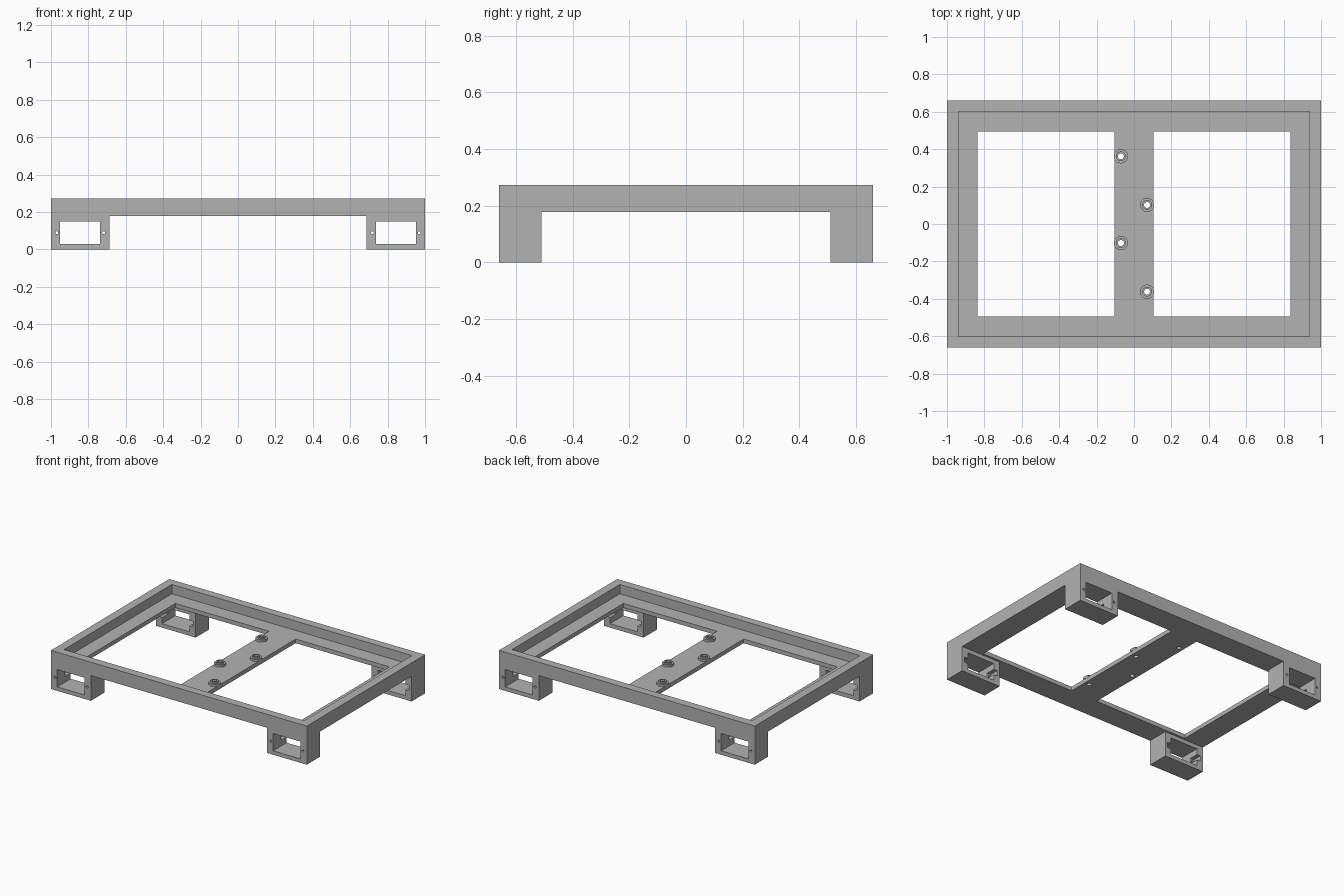
import bpy
import bmesh
from mathutils import Matrix

cube = bpy.data.objects.get("Cube")
if cube:
    bpy.data.objects.remove(cube)

grey = bpy.data.materials.new("mid grey")
COLOUR = (0.45, 0.45, 0.45, 1)
grey.use_nodes = True
grey.diffuse_color = COLOUR
grey.node_tree.nodes["Principled BSDF"].inputs["Base Color"].default_value = COLOUR

# Overall sizes
X, Y, TOP = 1.0, 0.66, 0.273
FLOOR, UNDER = 0.207, 0.178
LEG_X, LEG_Y = 0.688, 0.51


def finish(name, bm):
    bmesh.ops.recalc_face_normals(bm, faces=bm.faces)
    mesh = bpy.data.meshes.new(name)
    bm.to_mesh(mesh)
    bm.free()
    mesh.materials.append(grey)
    obj = bpy.data.objects.new(name, mesh)
    bpy.context.collection.objects.link(obj)
    return obj


def box(name, x, y, z):
    bm = bmesh.new()
    size = Matrix.Diagonal((x[1] - x[0], y[1] - y[0], z[1] - z[0], 1))
    centre = Matrix.Translation((sum(x) / 2, sum(y) / 2, sum(z) / 2))
    bmesh.ops.create_cube(bm, size=1, matrix=centre @ size)
    return finish(name, bm)


def rod(name, centre, radius, length, sides=24, along_y=False):
    bm = bmesh.new()
    turn = Matrix.Rotation(1.5707963, 4, "X") if along_y else Matrix()
    bmesh.ops.create_cone(bm, cap_ends=True, segments=sides, radius1=radius,
                          radius2=radius, depth=length,
                          matrix=Matrix.Translation(centre) @ turn)
    return finish(name, bm)


def combine(target, tools, operation="DIFFERENCE"):
    """Bake a boolean into the target and drop the helper objects."""
    for tool in tools:
        tool.hide_render = True
        mod = target.modifiers.new("cut", "BOOLEAN")
        mod.operation, mod.solver, mod.object = operation, "EXACT", tool
    graph = bpy.context.evaluated_depsgraph_get()
    target.data = bpy.data.meshes.new_from_object(target.evaluated_get(graph))
    target.modifiers.clear()
    for tool in tools:
        bpy.data.objects.remove(tool)


# Tray frame: rim, recessed floor and two large openings
frame = box("tray_frame", (-X, X), (-Y, Y), (UNDER, TOP))
cutters = [box("recess", (-0.939, 0.939), (-0.602, 0.602), (FLOOR, 0.4))]
for a, b in ((-0.837, -0.104), (0.104, 0.837)):
    cutters.append(box("opening", (a, b), (-0.495, 0.495), (0.1, 0.4)))

# Standoffs staggered along the centre bar, drilled right through
posts = [(-0.07, 0.362), (0.07, 0.102), (-0.07, -0.102), (0.07, -0.362)]
for px, py in posts:
    cutters.append(rod("drill", (px, py, 0.2), 0.016, 0.3))
combine(frame, cutters)

for i, (px, py) in enumerate(posts):
    post = rod(f"standoff_{i + 1}", (px, py, FLOOR + 0.007), 0.038, 0.016)
    collar = rod("collar", (px, py, FLOOR + 0.013), 0.026, 0.024)
    combine(post, [collar], "UNION")
    combine(post, [rod("drill", (px, py, 0.2), 0.016, 0.3)])

# Corner legs: motor window, screw holes and side notches on the inner face
for sx, side in ((1, "left"), (-1, "right")):
    for sy, end in ((-1, "front"), (1, "back")):
        def span(s, a, b):
            return tuple(sorted((s * a, s * b)))

        leg = box(f"{end}_{side}_leg", span(sx, LEG_X, X), span(sy, LEG_Y, Y), (0, UNDER))
        tools = [box("window", span(sx, 0.737, 0.951), span(sy, 0.4, 0.8), (0.028, 0.15))]
        combine(leg, tools)
        tools = [box("notch", span(sx, 0.708, 0.98), span(sy, 0.4, 0.575), (0.07, 0.108))]
        combine(leg, tools)
        tools = [rod("screw_hole", (sx * hx, sy * 0.6, 0.089), 0.008, 0.4, 12, True)
                 for hx in (0.718, 0.969)]
        combine(leg, tools)
